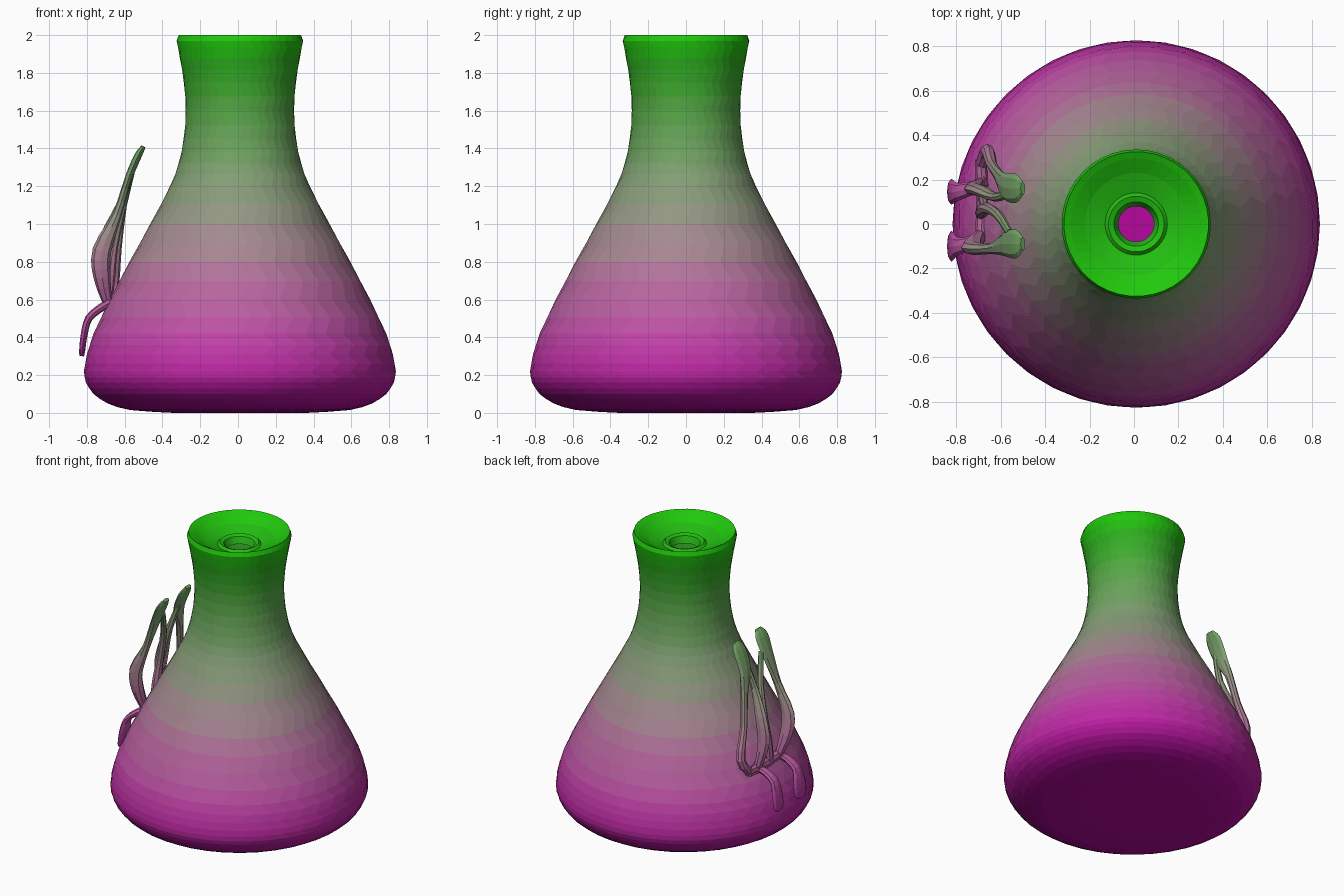
import bpy, bmesh, math
from mathutils import Vector

if "Cube" in bpy.data.objects:
    bpy.data.objects.remove(bpy.data.objects["Cube"])

# Colour gradient by height (display colours), one material per band
STOPS = [(0.0, (.70, .05, .61)), (0.2, (.73, .16, .63)), (0.4, (.75, .28, .65)),
         (0.8, (.68, .49, .59)), (1.0, (.60, .57, .53)), (1.25, (.50, .62, .45)),
         (1.6, (.34, .65, .28)), (1.85, (.17, .68, .12)), (2.0, (.14, .80, .07))]
BANDS = 40


def gradient(z):
    for (z0, a), (z1, b) in zip(STOPS, STOPS[1:]):
        if z <= z1:
            t = (z - z0) / (z1 - z0)
            return [(p + (q - p) * t) ** 2.2 for p, q in zip(a, b)]
    return [c ** 2.2 for c in STOPS[-1][1]]


materials = []
for i in range(BANDS):
    m = bpy.data.materials.new(f"gradient_{i:02d}")
    m.diffuse_color = (*gradient((i + .5) * 2 / BANDS), 1)
    m.use_nodes = True
    m.node_tree.nodes["Principled BSDF"].inputs["Base Color"].default_value = m.diffuse_color
    materials.append(m)


def spline(pts, steps):
    """Catmull-Rom through points of any dimension."""
    pts = [Vector(p) for p in pts]
    out = []
    for i in range(len(pts) - 1):
        a, b = pts[max(i - 1, 0)], pts[i]
        c, d = pts[i + 1], pts[min(i + 2, len(pts) - 1)]
        for s in range(steps):
            t = s / steps
            out.append(.5 * (2 * b + (c - a) * t + (2 * a - 5 * b + 4 * c - d) * t * t
                             + (3 * b - a - 3 * c + d) * t ** 3))
    return out + [pts[-1]]


def skin(bm, rings, cap_start, cap_end):
    rows = [[bm.verts.new(p) for p in ring] for ring in rings]
    n = len(rows[0])
    for r, s in zip(rows, rows[1:]):
        for i in range(n):
            j = (i + 1) % n
            bm.faces.new((r[i], r[j], s[j], s[i]))
    if cap_start:
        bm.faces.new(rows[0][::-1])
    if cap_end:
        bm.faces.new(rows[-1])


def finish(name, bm):
    me = bpy.data.meshes.new(name)
    for m in materials:
        me.materials.append(m)
    for f in bm.faces:
        z = f.calc_center_median().z
        f.material_index = max(0, min(BANDS - 1, int(z * BANDS / 2)))
    bm.to_mesh(me)
    bm.free()
    ob = bpy.data.objects.new(name, me)
    bpy.context.collection.objects.link(ob)
    return ob


# Flask: turned shell with a shallow funnel mouth and a small open hole
outer = [(.35, 0), (.58, .015), (.70, .05), (.775, .10), (.815, .16), (.826, .22),
         (.81, .31), (.775, .42), (.69, .60), (.585, .80), (.475, 1.0), (.37, 1.2),
         (.325, 1.32), (.298, 1.45), (.287, 1.6), (.297, 1.75), (.318, 1.88), (.335, 1.97)]
mouth = [(.325, 2.0), (.295, 1.985), (.23, 1.945), (.14, 1.91), (.125, 1.925),
         (.10, 1.915), (.08, 1.87)]
SIDES = 40
rings = []
for k, (r, z) in enumerate([tuple(p) for p in spline(outer, 2)] + mouth):
    turn = (k % 2) * .5
    rings.append([(.01 + r * math.cos(2 * math.pi * (i + turn) / SIDES),
                   r * math.sin(2 * math.pi * (i + turn) / SIDES), max(z, 0))
                  for i in range(SIDES)])
bm = bmesh.new()
skin(bm, rings, True, False)
finish("flask_body", bm)


# Side ornament: flattened strands, points are (x, y, z, half width, half depth)
def strand(bm, pts):
    path = spline(pts, 3)
    rings = []
    for i, p in enumerate(path):
        a, b = path[max(i - 1, 0)], path[min(i + 1, len(path) - 1)]
        t = Vector((b - a)[:3]).normalized()
        ref = Vector((0, 1, 0)) if abs(t.y) < .8 else Vector((0, 0, 1))
        side = (ref - t * ref.dot(t)).normalized()
        up = t.cross(side)
        rings.append([Vector(p[:3]) + side * p[3] * math.cos(q * math.pi / 4)
                      + up * p[4] * math.sin(q * math.pi / 4) for q in range(8)])
    skin(bm, rings, True, True)


def ornament(name, strands):
    bm = bmesh.new()
    for s in strands:
        strand(bm, s)
    bmesh.ops.recalc_face_normals(bm, faces=bm.faces)
    finish(name, bm)


ornament("back_loop", [
    [(-.50, .16, 1.41, .03, .012), (-.53, .16, 1.36, .065, .02), (-.58, .17, 1.24, .06, .02),
     (-.61, .22, 1.10, .03, .022), (-.64, .27, .88, .022, .025), (-.66, .33, .68, .03, .03),
     (-.69, .26, .57, .03, .025)],
    [(-.56, .14, 1.28, .02, .015), (-.62, .12, 1.10, .02, .025), (-.69, .15, .92, .025, .045),
     (-.72, .16, .76, .03, .045), (-.69, .18, .58, .03, .025)]])
ornament("front_loop", [
    [(-.50, -.09, 1.41, .03, .012), (-.53, -.09, 1.36, .065, .02), (-.58, -.09, 1.24, .055, .02),
     (-.64, -.11, 1.05, .025, .025), (-.72, -.11, .86, .03, .05), (-.72, -.09, .72, .035, .045),
     (-.69, -.05, .58, .03, .025)],
    [(-.56, -.04, 1.28, .02, .015), (-.61, .04, 1.10, .02, .022), (-.66, .07, .88, .025, .025),
     (-.68, .06, .72, .03, .03), (-.69, .05, .58, .03, .025)]])
ornament("loop_bridge", [
    [(-.69, .29, .58, .03, .025), (-.68, .10, .57, .035, .03), (-.69, -.08, .59, .03, .025)],
    [(-.69, .16, .82, .02, .02), (-.67, .07, .80, .02, .02)]])

# Two drooping feet below the loops
for name, y, w in (("back_foot", .145, .055), ("front_foot", -.10, .065)):
    ornament(name, [[(-.66, y + .05, .59, .03, .025), (-.72, y + .02, .56, .03, .022),
                     (-.79, y, .50, .04, .02), (-.815, y, .41, w, .018),
                     (-.825, y, .33, w, .016), (-.827, y, .30, w * .6, .012)]])
